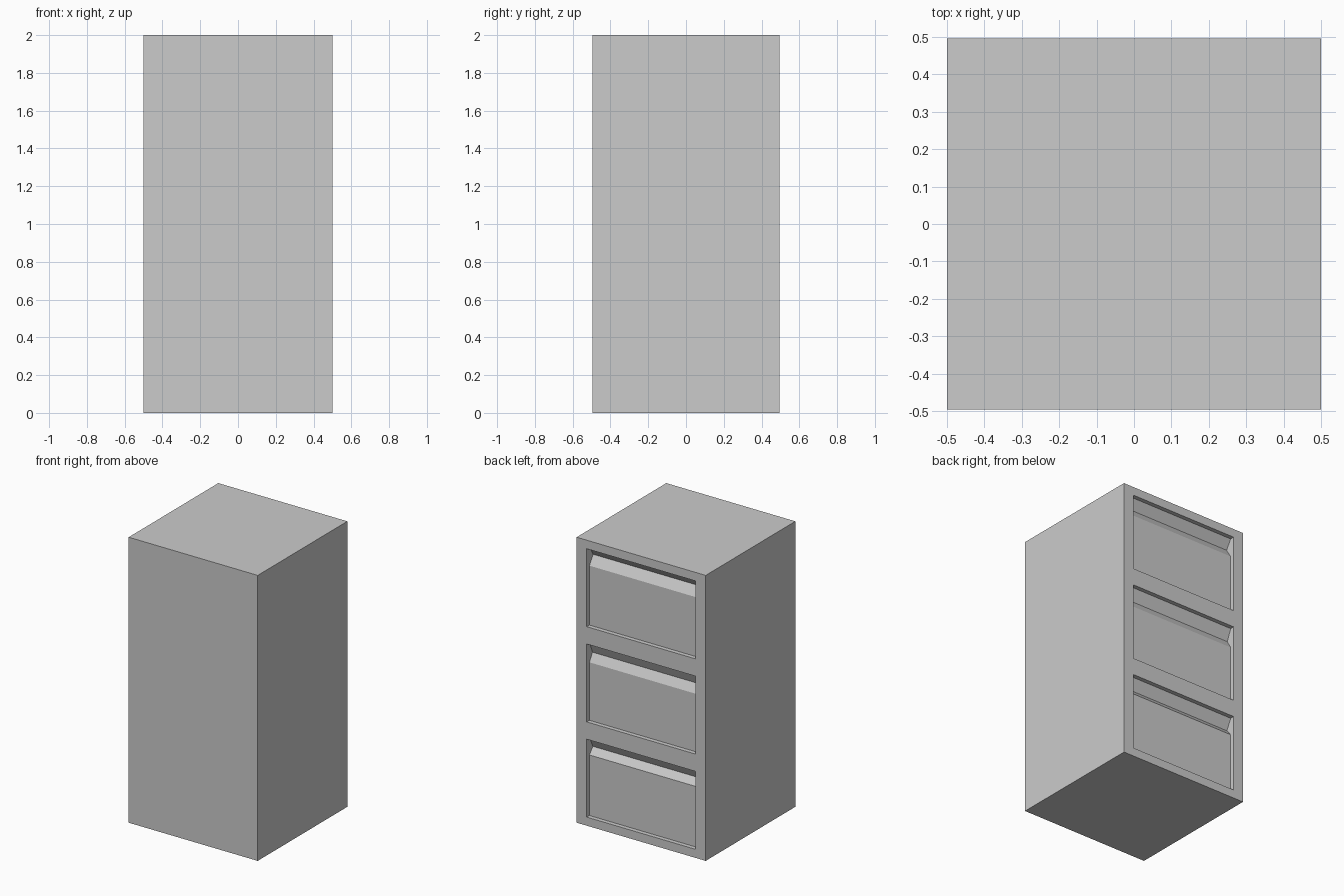
import bpy, bmesh

if "Cube" in bpy.data.objects:
    bpy.data.objects.remove(bpy.data.objects["Cube"])

HALF_W, HALF_D, HEIGHT = 0.5, 0.496, 2.0
OPEN_HALF_W = 0.422      # half width of a drawer opening
OPEN_HALF_H = 0.273      # half height of a drawer opening
INSET = 0.03             # drawer front set back from the frame


def prism(name, profile, half_w):
    """Extrude a (y, z) profile along x."""
    bm = bmesh.new()
    face = bm.faces.new([bm.verts.new((-half_w, y, z)) for y, z in profile])
    ext = bmesh.ops.extrude_face_region(bm, geom=[face])
    moved = [v for v in ext["geom"] if isinstance(v, bmesh.types.BMVert)]
    bmesh.ops.translate(bm, verts=moved, vec=(2 * half_w, 0, 0))
    bmesh.ops.recalc_face_normals(bm, faces=bm.faces)
    mesh = bpy.data.meshes.new(name)
    bm.to_mesh(mesh)
    bm.free()
    obj = bpy.data.objects.new(name, mesh)
    bpy.context.collection.objects.link(obj)
    return obj


# Cabinet body
body = prism("drawer_cabinet", [(-HALF_D, 0), (HALF_D, 0), (HALF_D, HEIGHT), (-HALF_D, HEIGHT)], HALF_W)

# Drawer recesses on the +y side, each with a V-shaped finger pull:
# (centre z, groove depth, groove drop, drop to the flat drawer front)
drawers = [
    (0.333, 0.068, 0.076, 0.122),
    (1.000, 0.064, 0.082, 0.140),
    (1.667, 0.071, 0.066, 0.130),
]
for i, (zc, depth, drop, lip) in enumerate(drawers):
    zb, zt = zc - OPEN_HALF_H, zc + OPEN_HALF_H
    front = HALF_D - INSET
    cutter = prism(f"drawer_recess_cutter_{i + 1}", [
        (HALF_D + 0.05, zb), (HALF_D + 0.05, zt),
        (front, zt), (HALF_D - depth, zt - drop),
        (front, zt - lip), (front, zb)], OPEN_HALF_W)
    cutter.hide_render = True
    mod = body.modifiers.new(f"drawer_recess_{i + 1}", 'BOOLEAN')
    mod.operation = 'DIFFERENCE'
    mod.solver = 'EXACT'
    mod.object = cutter
    # Apply the cut and drop the helper
    bpy.context.view_layer.objects.active = body
    bpy.ops.object.modifier_apply(modifier=mod.name)
    bpy.data.objects.remove(cutter)
